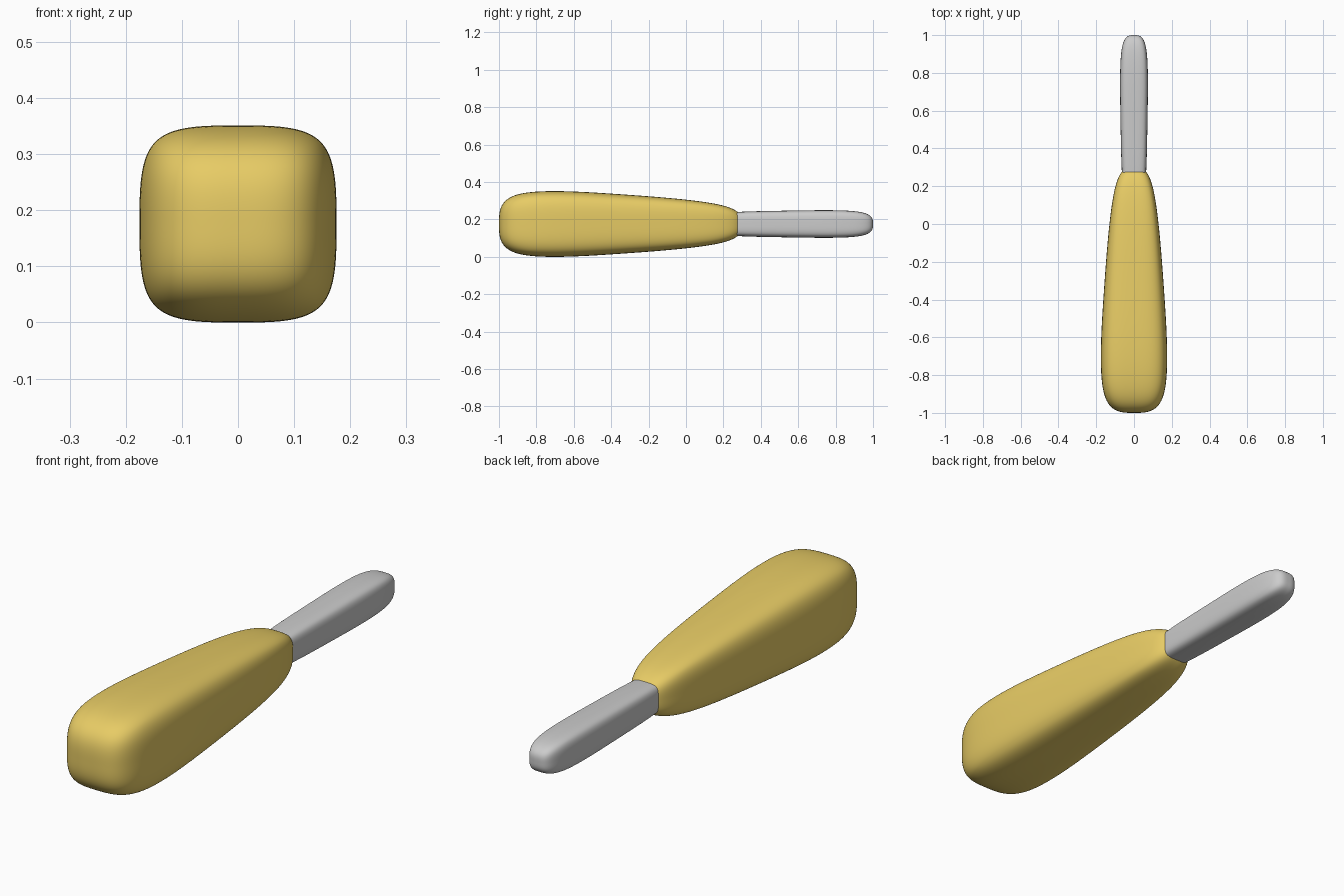
import bpy, bmesh

if "Cube" in bpy.data.objects:
    bpy.data.objects.remove(bpy.data.objects["Cube"])

CENTRE_Z = 0.1755


def soft_bar(name, rows):
    """Rounded square bar: a 3x3x3 box cage, rows = (y, half width), smoothed by subdivision."""
    bm = bmesh.new()
    bmesh.ops.create_cube(bm, size=2)
    bmesh.ops.subdivide_edges(bm, edges=bm.edges[:], cuts=1, use_grid_fill=True)
    for v in bm.verts:
        y, half = rows[round(v.co.y) + 1]
        v.co = (v.co.x * half, y, v.co.z * half + CENTRE_Z)
    for f in bm.faces:
        f.smooth = True
    mesh = bpy.data.meshes.new(name)
    bm.to_mesh(mesh)
    bm.free()
    obj = bpy.data.objects.new(name, mesh)
    bpy.context.collection.objects.link(obj)
    sub = obj.modifiers.new("Smooth", 'SUBSURF')
    sub.levels = sub.render_levels = 5
    return obj


# Tapered handle
handle = soft_bar("handle", [(-1.0, 0.2), (-0.35, 0.161), (0.3, 0.11)])
gold = bpy.data.materials.new("ochre")
gold.diffuse_color = (0.8, 0.6, 0.13, 1)
gold.use_nodes = True
gold.node_tree.nodes["Principled BSDF"].inputs["Base Color"].default_value = gold.diffuse_color
handle.data.materials.append(gold)

# Grey shaft, its near end sunk into the handle
shaft = soft_bar("shaft", [(0.1, 0.065), (0.55, 0.071), (1.0, 0.08)])
